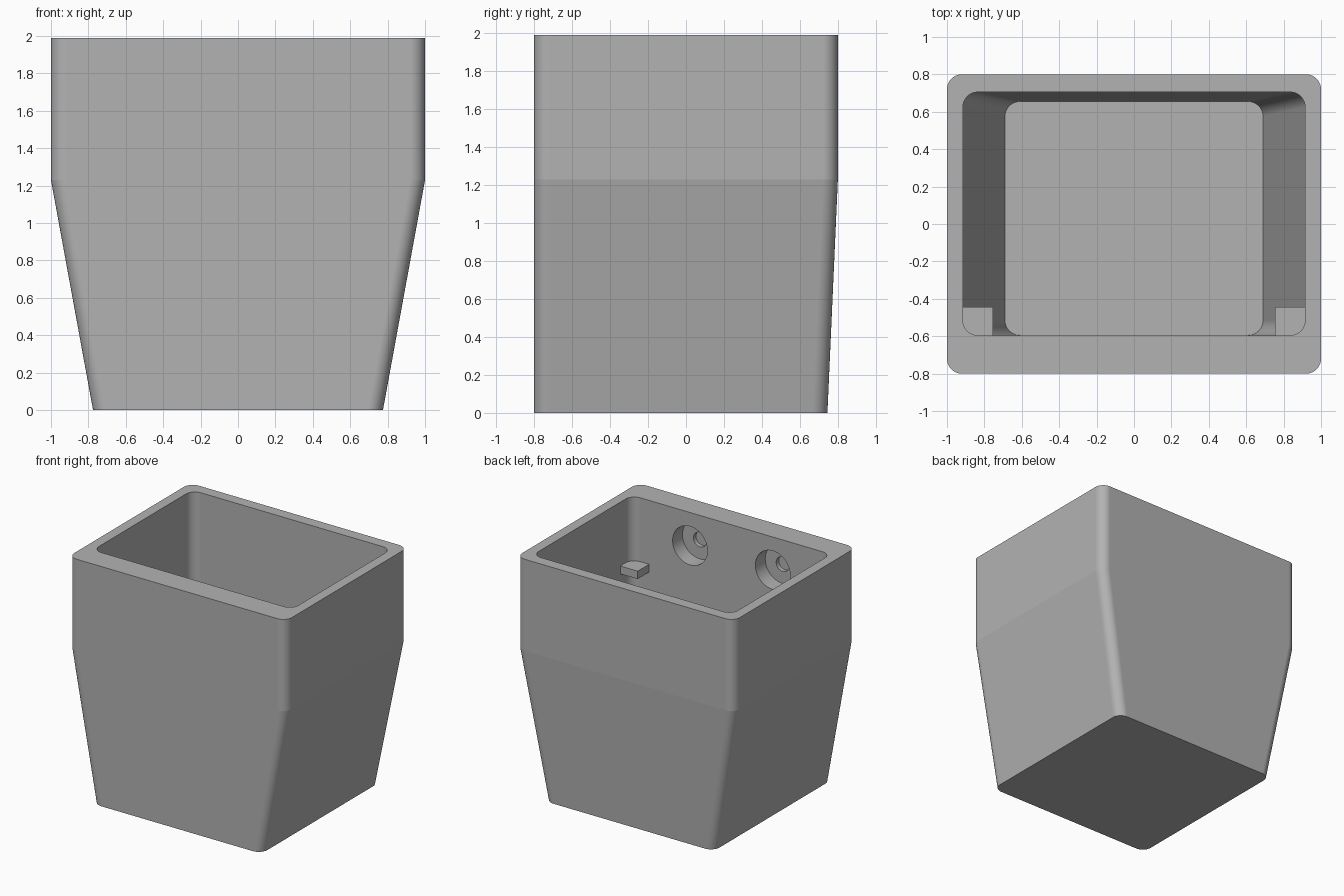
import bpy, bmesh, math
from math import cos, sin, radians

cube = bpy.data.objects.get("Cube")
if cube:
    bpy.data.objects.remove(cube, do_unlink=True)

grey = bpy.data.materials.new("plain grey")
grey.use_nodes = True
colour = (0.448, 0.448, 0.448, 1)
grey.diffuse_color = colour
grey.node_tree.nodes["Principled BSDF"].inputs["Base Color"].default_value = colour

TOP, BREAK, FLOOR = 1.99, 1.23, 0.09


def rounded_rect(half_x, y0, y1, z, r=0.08, steps=12):
    """Ring of points for a rounded rectangle, counter-clockwise from above."""
    ring = []
    corners = ((half_x - r, y1 - r), (r - half_x, y1 - r),
               (r - half_x, y0 + r), (half_x - r, y0 + r))
    for k, (cx, cy) in enumerate(corners):
        for i in range(steps + 1):
            a = radians(90 * (k + i / steps))
            ring.append((cx + r * cos(a), cy + r * sin(a), z))
    return ring


def circle(cx, cz, r, y, steps=64):
    turn = 2 * math.pi / steps
    return [(cx + r * cos(i * turn), y, cz + r * sin(i * turn)) for i in range(steps)]


def loft(name, rings):
    """Skin consecutive rings and cap both ends."""
    bm = bmesh.new()
    loops = [[bm.verts.new(p) for p in ring] for ring in rings]
    n = len(loops[0])
    for a, b in zip(loops, loops[1:]):
        for i in range(n):
            j = (i + 1) % n
            bm.faces.new((a[i], a[j], b[j], b[i]))
    bm.faces.new(loops[0])
    bm.faces.new(loops[-1])
    bmesh.ops.recalc_face_normals(bm, faces=bm.faces)
    mesh = bpy.data.meshes.new(name)
    bm.to_mesh(mesh)
    bm.free()
    obj = bpy.data.objects.new(name, mesh)
    bpy.context.collection.objects.link(obj)
    mesh.materials.append(grey)
    return obj


def activate(obj):
    bpy.ops.object.select_all(action='DESELECT')
    obj.select_set(True)
    bpy.context.view_layer.objects.active = obj


# Tapered container: outside going up, over the rim, inside going down
body = loft("container", [
    rounded_rect(0.775, -0.80, 0.745, 0),
    rounded_rect(1.0, -0.80, 0.80, BREAK),
    rounded_rect(1.0, -0.80, 0.80, TOP),
    rounded_rect(0.915, -0.595, 0.705, TOP),
    rounded_rect(0.915, -0.595, 0.705, BREAK),
    rounded_rect(0.69, -0.595, 0.655, FLOOR),
])

# Two stepped round recesses on the inside of the thick front wall
activate(body)
for side in (-1, 1):
    profile = ((0.16, -0.5), (0.16, -0.725), (0.06, -0.725), (0.06, -0.76))
    cutter = loft("recess_cutter", [circle(side * 0.38, 1.715, r, y) for r, y in profile])
    cutter.hide_render = True
    cut = body.modifiers.new("recess", 'BOOLEAN')
    cut.operation = 'DIFFERENCE'
    cut.solver = 'EXACT'
    cut.object = cutter
    bpy.ops.object.modifier_apply(modifier=cut.name)
    bpy.data.objects.remove(cutter, do_unlink=True)

# Smooth corners, crisp rim and crisp line where the taper starts
bpy.ops.object.shade_smooth_by_angle(angle=radians(9))
points = body.data.vertices
for edge in body.data.edges:
    if all(abs(points[v].co.z - BREAK) < 0.001 for v in edge.vertices):
        edge.use_edge_sharp = True
weighted = body.modifiers.new("flat_walls", 'WEIGHTED_NORMAL')
weighted.keep_sharp = True

# Small support tabs in the two front inner corners
for side, label in ((1, "left"), (-1, "right")):
    x0, x1 = sorted((side * 0.755, side * 0.95))
    loft(label + "_support_tab", [
        [(x0, -0.65, z), (x1, -0.65, z), (x1, -0.445, z), (x0, -0.445, z)]
        for z in (1.395, 1.46)])
